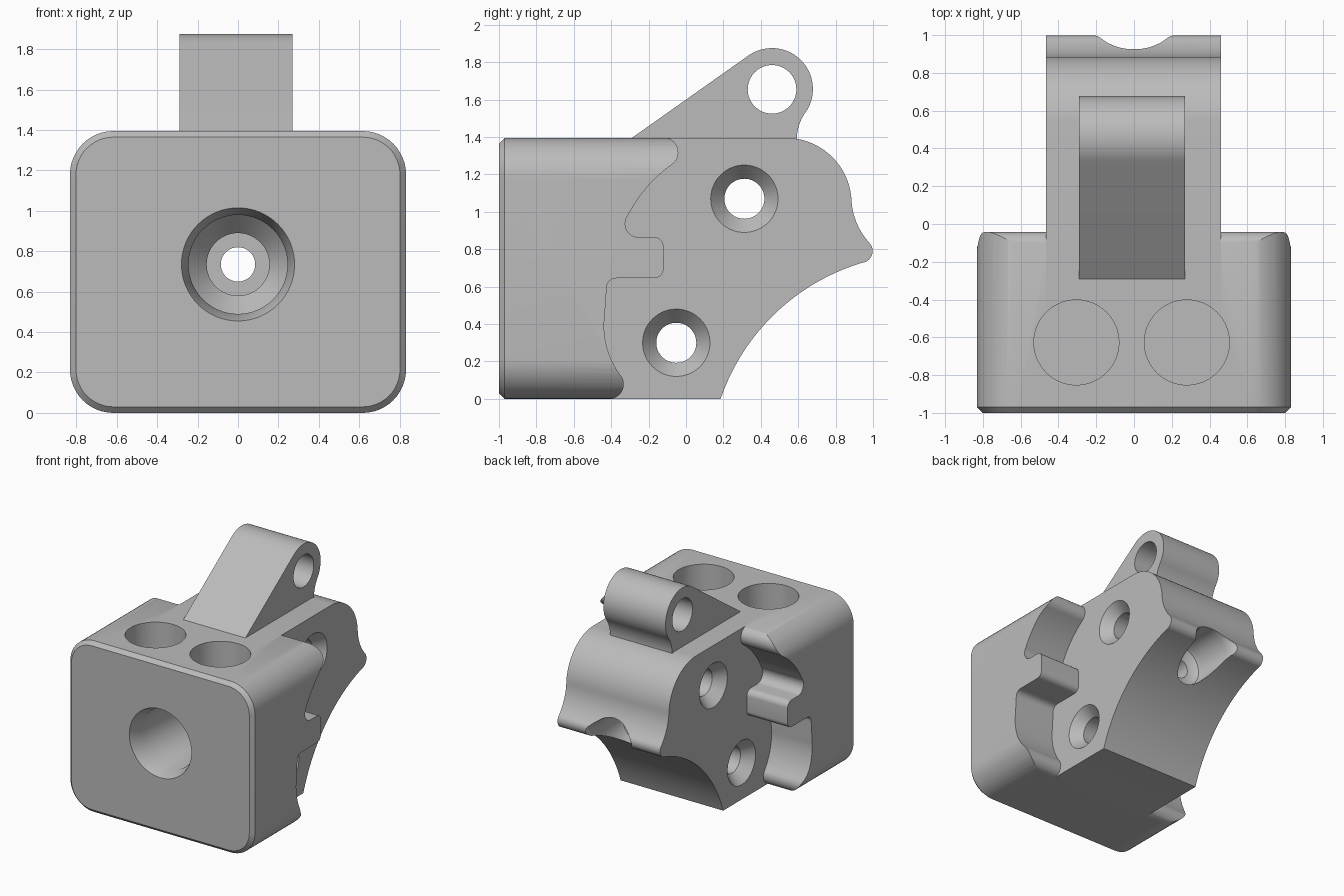
import bpy, bmesh, math
from mathutils import Vector

cube = bpy.data.objects.get("Cube")
if cube:
    bpy.data.objects.remove(cube, do_unlink=True)

grey = bpy.data.materials.new("light grey")
grey.use_nodes = True
grey.diffuse_color = (0.5, 0.5, 0.5, 1)
grey.node_tree.nodes["Principled BSDF"].inputs["Base Color"].default_value = (0.5, 0.5, 0.5, 1)


def loft(name, rings):
    """Closed solid skinned through rings of equal length."""
    bm = bmesh.new()
    loops = [[bm.verts.new(p) for p in ring] for ring in rings]
    n = len(loops[0])
    for a, b in zip(loops, loops[1:]):
        for i in range(n):
            j = (i + 1) % n
            bm.faces.new((a[i], a[j], b[j], b[i]))
    bm.faces.new(loops[0])
    bm.faces.new(loops[-1])
    bmesh.ops.recalc_face_normals(bm, faces=bm.faces)
    mesh = bpy.data.meshes.new(name)
    bm.to_mesh(mesh)
    bm.free()
    mesh.materials.append(grey)
    obj = bpy.data.objects.new(name, mesh)
    bpy.context.collection.objects.link(obj)
    return obj


def arc(p, q, r, steps=14):
    """Points on the circular arc from p through q to r."""
    p, q, r = complex(*p), complex(*q), complex(*r)
    w = (r - p) / (q - p)
    c = p + (q - p) * (w - abs(w) ** 2) / (2j * w.imag)
    turn = sum(math.atan2(t.imag, t.real) for t in ((q - c) / (p - c), (r - c) / (q - c)))
    pts = []
    for i in range(steps + 1):
        a = turn * i / steps
        v = c + (p - c) * complex(math.cos(a), math.sin(a))
        pts.append((v.real, v.imag))
    return pts


def side_prism(name, profile, x0, x1):
    """Extrude a (y, z) profile across x."""
    clean = [p for i, p in enumerate(profile) if math.dist(p, profile[i - 1]) > 1e-4]
    return loft(name, [[(x, y, z) for y, z in clean] for x in (x0, x1)])


def bore(name, axis, centre, steps, sides=64):
    """Turned cutter: steps are (position along axis, radius)."""
    rings = []
    for t, radius in steps:
        ring = []
        for i in range(sides):
            a = 2 * math.pi * i / sides
            p = Vector(centre)
            p[axis] = t
            p[(axis + 1) % 3] += radius * math.cos(a)
            p[(axis + 2) % 3] += radius * math.sin(a)
            ring.append(p)
        rings.append(ring)
    return loft(name, rings)


def combine(target, tool, operation):
    mod = target.modifiers.new(operation, 'BOOLEAN')
    mod.operation, mod.solver, mod.object = operation, 'EXACT', tool
    bpy.context.view_layer.objects.active = target
    bpy.ops.object.modifier_apply(modifier=mod.name)
    bpy.data.objects.remove(tool, do_unlink=True)


WIDE, TALL, ROUND, AXIS = 0.832, 1.395, 0.215, 0.735


def rounded_ring(y, inset):
    ring = []
    for k, (sx, sz) in enumerate(((1, 1), (-1, 1), (-1, -1), (1, -1))):
        for i in range(13):
            a = math.pi / 2 * (k + i / 12)
            ring.append((sx * (WIDE - ROUND) + (ROUND - inset) * math.cos(a), y,
                         TALL / 2 + sz * (TALL / 2 - ROUND) + (ROUND - inset) * math.sin(a)))
    return ring


# Wide front block with chamfered face
body = loft("mount_body", [rounded_ring(-1, 0.03), rounded_ring(-0.97, 0), rounded_ring(0.1, 0)])

# Wavy rear outline of the side cheeks
cheek = [(-1.1, -0.1), (-0.41, -0.1)]
cheek += arc((-0.41, 0), (-0.338, 0.05), (-0.345, 0.12))
cheek += arc((-0.345, 0.12), (-0.415, 0.25), (-0.438, 0.4))
cheek += [(-0.425, 0.58)]
cheek += arc((-0.425, 0.59), (-0.41, 0.63), (-0.37, 0.645), 6)
cheek += arc((-0.17, 0.645), (-0.135, 0.66), (-0.12, 0.695), 8)
cheek += arc((-0.12, 0.815), (-0.135, 0.85), (-0.17, 0.865), 8)
cheek += arc((-0.26, 0.865), (-0.318, 0.905), (-0.31, 0.98))
cheek += arc((-0.31, 0.98), (-0.21, 1.13), (-0.08, 1.25))
cheek += arc((-0.08, 1.25), (-0.042, 1.33), (-0.1, 1.395))
cheek += [(-0.1, 1.5), (-1.1, 1.5)]
combine(body, side_prism("cheek_cutter", cheek, -1, 1), 'INTERSECT')

# Narrow core with concave underside and pointed nose
core = [(-0.9, 0)]
core += arc((0.185, 0), (0.47, 0.45), (0.94, 0.727), 32)
core += arc((0.94, 0.727), (0.99, 0.76), (0.98, 0.835))
core += arc((0.98, 0.835), (0.915, 0.935), (0.885, 1.06))
core += arc((0.885, 1.06), (0.79, 1.285), (0.55, TALL), 20)
core += [(-0.9, TALL)]
combine(body, side_prism("core", core, -0.465, 0.46), 'UNION')

# Hinge lug on top
lug = [(-0.43, 1.296), (-0.29, TALL)]
lug += arc((0.333, 1.835), (0.66, 1.745), (0.645, 1.54), 28)
lug += arc((0.645, 1.54), (0.605, 1.465), (0.592, 1.38), 8)
lug += [(0.592, 1.296)]
combine(body, side_prism("lug", lug, -0.29, 0.27), 'UNION')
combine(body, bore("lug_hole", 0, (0, 0.46, 1.655), [(-0.5, 0.13), (0.5, 0.13)]), 'DIFFERENCE')

# Countersunk cross holes
for y, z in ((0.312, 1.07), (-0.052, 0.3)):
    steps = [(-0.9, 0.18), (-0.465, 0.18), (-0.38, 0.107),
             (0.375, 0.107), (0.46, 0.18), (0.9, 0.18)]
    combine(body, bore("cross_hole", 0, (0, y, z), steps), 'DIFFERENCE')

# Round pockets in the top
for x in (-0.305, 0.28):
    combine(body, bore("top_pocket", 2, (x, -0.627, 0), [(1.0, 0.225), (1.6, 0.225)]), 'DIFFERENCE')

# Stepped axial bore, ending in the flared nose notch
axial = [(-1.1, 0.28), (-1, 0.28), (-0.9, 0.245), (-0.4, 0.245), (-0.3, 0.155), (0, 0.155),
         (0.001, 0.085), (0.54, 0.085), (0.55, 0.13), (0.58, 0.165), (0.62, 0.175),
         (0.9, 0.175), (0.95, 0.182), (0.985, 0.2), (1.0, 0.215), (1.1, 0.215)]
combine(body, bore("axial_bore", 1, (0, 0, AXIS), axial), 'DIFFERENCE')

bpy.ops.object.select_all(action='DESELECT')
body.select_set(True)
bpy.context.view_layer.objects.active = body
bpy.ops.object.shade_smooth_by_angle(angle=math.radians(30))
